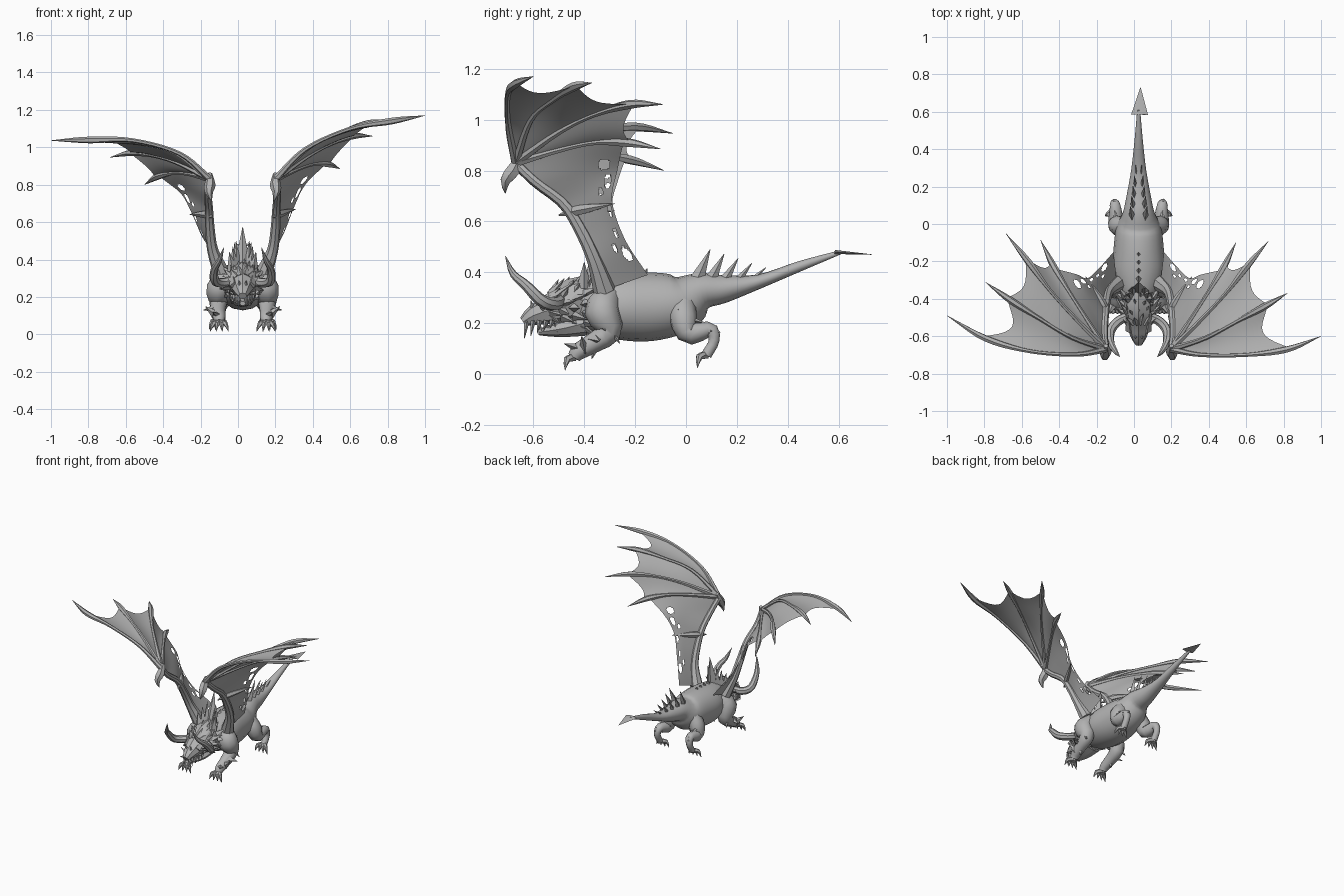
import bpy, bmesh, math, random
from mathutils import Vector

if "Cube" in bpy.data.objects:
    bpy.data.objects.remove(bpy.data.objects["Cube"], do_unlink=True)
random.seed(4)
CENTRE = 0.025  # body axis sits slightly off x = 0

grey = bpy.data.materials.new("stone grey")
grey.use_nodes = True
grey.diffuse_color = (0.45, 0.45, 0.45, 1)
grey.node_tree.nodes["Principled BSDF"].inputs["Base Color"].default_value = grey.diffuse_color


def finish(name, bm, angle=40):
    bmesh.ops.recalc_face_normals(bm, faces=bm.faces)
    mesh = bpy.data.meshes.new(name)
    bm.to_mesh(mesh)
    bm.free()
    mesh.materials.append(grey)
    obj = bpy.data.objects.new(name, mesh)
    bpy.context.collection.objects.link(obj)
    bpy.ops.object.select_all(action="DESELECT")
    obj.select_set(True)
    bpy.context.view_layer.objects.active = obj
    bpy.ops.object.shade_smooth_by_angle(angle=math.radians(angle))


def spline(points, t):
    """Catmull-Rom point at t in 0..1."""
    pts = [Vector(p) for p in points]
    pts = [pts[0] * 2 - pts[1]] + pts + [pts[-1] * 2 - pts[-2]]
    s = min(max(t, 0), 0.9999) * (len(pts) - 3)
    i = int(s)
    f = s - i
    a, b, c, d = pts[i:i + 4]
    return (b * 2 + (c - a) * f + (a * 2 - b * 5 + c * 4 - d) * f * f
            + (b * 3 - a - c * 3 + d) * f ** 3) / 2


def tube(bm, points, radii, sides=8, steps=12):
    """Tapered tube; each radius is a number or a (wide, tall) pair."""
    pairs = [r if isinstance(r, tuple) else (r, r) for r in radii]
    pairs = [(w, h, 0) for w, h in pairs]
    path = [spline(points, k / steps) for k in range(steps + 1)]
    side, rings = None, []
    for k, p in enumerate(path):
        t = (path[min(k + 1, steps)] - path[max(k - 1, 0)]).normalized()
        if side is None:
            side = Vector((0, 1, 0)) if abs(t.x) > 0.9 else Vector((1, 0, 0))
        side = (side - t * side.dot(t)).normalized()
        up = side.cross(t)
        size = spline(pairs, k / steps)
        w, h = max(size[0], 0.001), max(size[1], 0.001)
        rings.append([bm.verts.new(p + side * w * math.cos(a) + up * h * math.sin(a))
                      for a in (2 * math.pi * j / sides for j in range(sides))])
    for r, s in zip(rings, rings[1:]):
        for j in range(sides):
            bm.faces.new((r[j], r[(j + 1) % sides], s[(j + 1) % sides], s[j]))
    bm.faces.new(rings[0])
    bm.faces.new(rings[-1])


def spike(bm, base, tip, wide, tall=None):
    tube(bm, [base, tip], [(wide, tall or wide), 0.001], 4, 1)


def flank(side, x, y, z):
    return Vector((CENTRE + side * x, y, z))


def grid(bm, rows, hole=lambda u, v: False):
    verts = [[bm.verts.new(p) for p in row] for row in rows]
    n, m = len(rows) - 1, len(rows[0]) - 1
    for i in range(n):
        for j in range(m):
            if not hole((i + 0.5) / n, (j + 0.5) / m):
                bm.faces.new((verts[i][j], verts[i + 1][j], verts[i + 1][j + 1], verts[i][j + 1]))


# Torso and tail
sections = [(-.42, .27, .07, .08), (-.36, .27, .11, .11), (-.26, .265, .14, .13),
            (-.14, .265, .135, .135), (-.02, .28, .12, .115), (.06, .325, .085, .075),
            (.15, .335, .065, .055), (.29, .365, .04, .028), (.45, .425, .022, .02), (.61, .48, .008, .008)]
bm = bmesh.new()
tube(bm, [(CENTRE, y, z) for y, z, w, h in sections], [(w, h) for y, z, w, h in sections], 16, 36)
finish("torso_and_tail", bm, 60)

# Flat tail blade
bm = bmesh.new()
spike(bm, (CENTRE + .005, .585, .48), (CENTRE + .01, .73, .47), .045, .008)
finish("tail_blade", bm)

# Paired tail spines and a single row of low back spines
bm = bmesh.new()
for k in range(5):
    y, size = .045 + k * .055, 1 - k * .16
    for side in (1, -1):
        spike(bm, flank(side, .035 * size, y, .375), flank(side, .045 * size, y + .05, .38 + .11 * size),
              .017 * size, .028 * size)
for k in range(5):
    y = -.34 + k * .042
    spike(bm, (CENTRE, y, .375), (CENTRE, y + .02, .415), .022, .022)
finish("back_spines", bm)

# Tall crest behind the neck
bm = bmesh.new()
spike(bm, (CENTRE, -.35, .36), (CENTRE, -.31, .575), .045, .03)
for side in (1, -1):
    for k in range(3):
        spike(bm, flank(side, .03 + k * .012, -.36 - k * .02, .34),
              flank(side, .035 + k * .018, -.34 - k * .03, .5 - k * .03), .03)
finish("neck_crest", bm)

# Skull, brow and jaw
bm = bmesh.new()
tube(bm, [(CENTRE, -.37, .29), (CENTRE, -.45, .29), (CENTRE, -.53, .255), (CENTRE, -.6, .23), (CENTRE, -.64, .205)],
     [(.09, .1), (.085, .085), (.065, .06), (.045, .04), (.022, .02)], 8, 8)
tube(bm, [(CENTRE, -.4, .2), (CENTRE, -.48, .18), (CENTRE, -.54, .17), (CENTRE, -.58, .165)],
     [(.07, .05), (.06, .035), (.04, .022), (.015, .012)], 8, 6)
for side in (1, -1):
    spike(bm, flank(side, .045, -.57, .26), flank(side, .065, -.43, .37), .025)
    spike(bm, flank(side, .015, -.6, .25), flank(side, .02, -.61, .29), .014)
finish("head", bm, 25)

# Teeth along both jaws
bm = bmesh.new()
for side in (1, -1):
    for k in range(5):
        x, y = .018 + k * .009, -.625 + k * .025
        spike(bm, flank(side, x, y, .21), flank(side, x + .004, y - .01, .14 + k * .01), .011)
    for k in range(3):
        x, y = .015 + k * .012, -.565 + k * .03
        spike(bm, flank(side, x, y, .165), flank(side, x, y - .015, .205), .008)
finish("teeth", bm)

# Curved horns
for side, name in ((1, "left_horn"), (-1, "right_horn")):
    bm = bmesh.new()
    path = [(.05, -.49, .29), (.11, -.52, .275), (.15, -.57, .29), (.15, -.63, .35), (.125, -.68, .395), (.1, -.71, .465)]
    tube(bm, [flank(side, *p) for p in path], [.024, .026, .025, .02, .014, .001], 8, 14)
    finish(name, bm)

# Spiky frill around cheeks, crown and throat
bm = bmesh.new()
for ring in range(4):
    y = -.53 + ring * .045
    for k in range(14):
        a = 2 * math.pi * k / 14 + ring * .2
        r = .05 + ring * .013
        out = Vector((math.cos(a), 0, math.sin(a)))
        base = Vector((CENTRE, y, .265)) + out * r
        rise = random.uniform(.045, .065) if out.z > -.3 else .03
        spike(bm, base, base + out * rise + Vector((0, random.uniform(.02, .06), 0)), .024, .018)
finish("frill_spikes", bm)


# Legs, each with toes, claws and spurs
def leg(name, side, path, radii, spurs):
    bm = bmesh.new()
    tube(bm, [flank(side, *p) for p in path], radii, 10, 14)
    foot = Vector(path[-1])
    for k in range(4):
        spread = (k - 1.5) * .022
        knuckle = foot + Vector((spread, -.028, -.008))
        claw = foot + Vector((spread * 1.5, -.035, -.05))
        tube(bm, [flank(side, *foot), flank(side, *knuckle), flank(side, *claw)], [.016, .014, .001], 6, 4)
    for base, tip in spurs:
        spike(bm, flank(side, *base), flank(side, *tip), .028, .02)
    finish(name, bm)


front_path = [(.08, -.3, .31), (.125, -.33, .25), (.13, -.3, .17), (.13, -.36, .125), (.125, -.42, .09), (.125, -.44, .065)]
front_spurs = [((.14, -.3, .18), (.17, -.26, .12)), ((.15, -.36, .14), (.21, -.34, .13)),
               ((.14, -.4, .1), (.2, -.41, .15)), ((.13, -.35, .12), (.13, -.37, .06)), ((.13, -.42, .1), (.16, -.48, .12))]
hind_path = [(.07, -.01, .27), (.105, -.01, .22), (.12, .015, .16), (.125, .095, .175), (.13, .11, .13), (.13, .08, .075)]
hind_spurs = [((.12, -.01, .22), (.13, .08, .2)), ((.115, -.03, .25), (.14, 0, .13)), ((.13, .1, .17), (.135, .135, .165))]
for side, word in ((1, "left"), (-1, "right")):
    leg("front_leg_" + word, side, front_path, [.05, .07, .05, .04, .034, .026], front_spurs)
    leg("hind_leg_" + word, side, hind_path, [.05, .055, .045, .03, .022, .022], hind_spurs)

# Wings: the right one droops and sweeps back a little
wrist = (.2, -.67, .83)
fingers = [[wrist, (.36, -.7, .99), (.6, -.7, 1.1), (.82, -.67, 1.14), (1, -.6, 1.17)],
           [wrist, (.38, -.61, 1), (.55, -.52, 1.08), (.7, -.44, 1.13), (.82, -.37, 1.145)],
           [wrist, (.37, -.5, .95), (.5, -.36, 1.02), (.61, -.22, 1.06), (.72, -.09, 1.06)],
           [wrist, (.31, -.5, .88), (.4, -.36, .91), (.48, -.23, .91), (.545, -.1, .885)]]
arm = [wrist, (.21, -.59, .755), (.205, -.48, .67), (.2, -.41, .56), (.185, -.36, .45), (.14, -.32, .33)]
trailing = [spline(fingers[3], .72), (.36, -.27, .8), (.3, -.29, .68), (.24, -.24, .53), (.16, -.15, .39)]
holes = [(.8, .2, .08, .05), (.86, .34, .07, .06), (.7, .42, .05, .03), (.87, .56, .06, .04),
         (.8, .7, .06, .03), (.84, .84, .11, .05), (.6, .78, .05, .03)]


def torn(u, v):
    return any(((u - a) / w) ** 2 + ((v - b) / h) ** 2 < 1 for a, b, w, h in holes)


def place(side, p):
    x, y, z = p
    if side > 0:
        return Vector(p)
    out = max(x - .2, 0) / .8
    sag = .13 * out + .05 * (y + .67) * min(out * 4, 1)
    return Vector((2 * CENTRE - x - .05 * out ** 3, y + .11 * out ** 2.5, z - sag))


for side, word in ((1, "left"), (-1, "right")):
    # Bones, claws and thumb hook
    bm = bmesh.new()
    tube(bm, [place(side, p) for p in arm], [.02, .02, .022, .026, .03, .045], 8, 16)
    for finger in fingers:
        tube(bm, [place(side, p) for p in finger], [.018, .012, .011, .018, .001], 6, 20)
    hook = [(.2, -.65, .86), (.2, -.68, .8), (.205, -.71, .76), (.19, -.71, .71)]
    tube(bm, [place(side, p) for p in hook], [.012, .03, .022, .001], 6, 6)
    spur = [(.185, -.5, .625), (.22, -.42, .645), (.31, -.28, .67)]
    tube(bm, [place(side, p) for p in spur], [.003, .022, .001], 6, 8)
    finish("wing_bones_" + word, bm)

    # Scalloped skin between the fingers
    bm = bmesh.new()
    for a, b, scallop in zip(fingers, fingers[1:], (.13, .08, .07)):
        rows = []
        for i in range(13):
            row = []
            for j in range(11):
                v = j / 10
                bow = math.sin(math.pi * v)
                u = i / 12 * (.78 - scallop * bow)
                p = spline(a, u).lerp(spline(b, u), v)
                row.append(place(side, p - Vector((0, 0, .025 * bow * u))))
            rows.append(row)
        grid(bm, rows)
    # Torn skin between the last finger, the arm and the body
    rows = []
    for i in range(41):
        u = i / 40
        bend = spline(fingers[3], u * .72) - Vector(wrist).lerp(trailing[0], u)
        rows.append([place(side, spline(arm, j / 70).lerp(spline(trailing, j / 70), u) + bend * (1 - j / 70))
                     for j in range(71)])
    grid(bm, rows, torn)
    bmesh.ops.remove_doubles(bm, verts=bm.verts, dist=.0005)
    finish("wing_skin_" + word, bm, 60)
